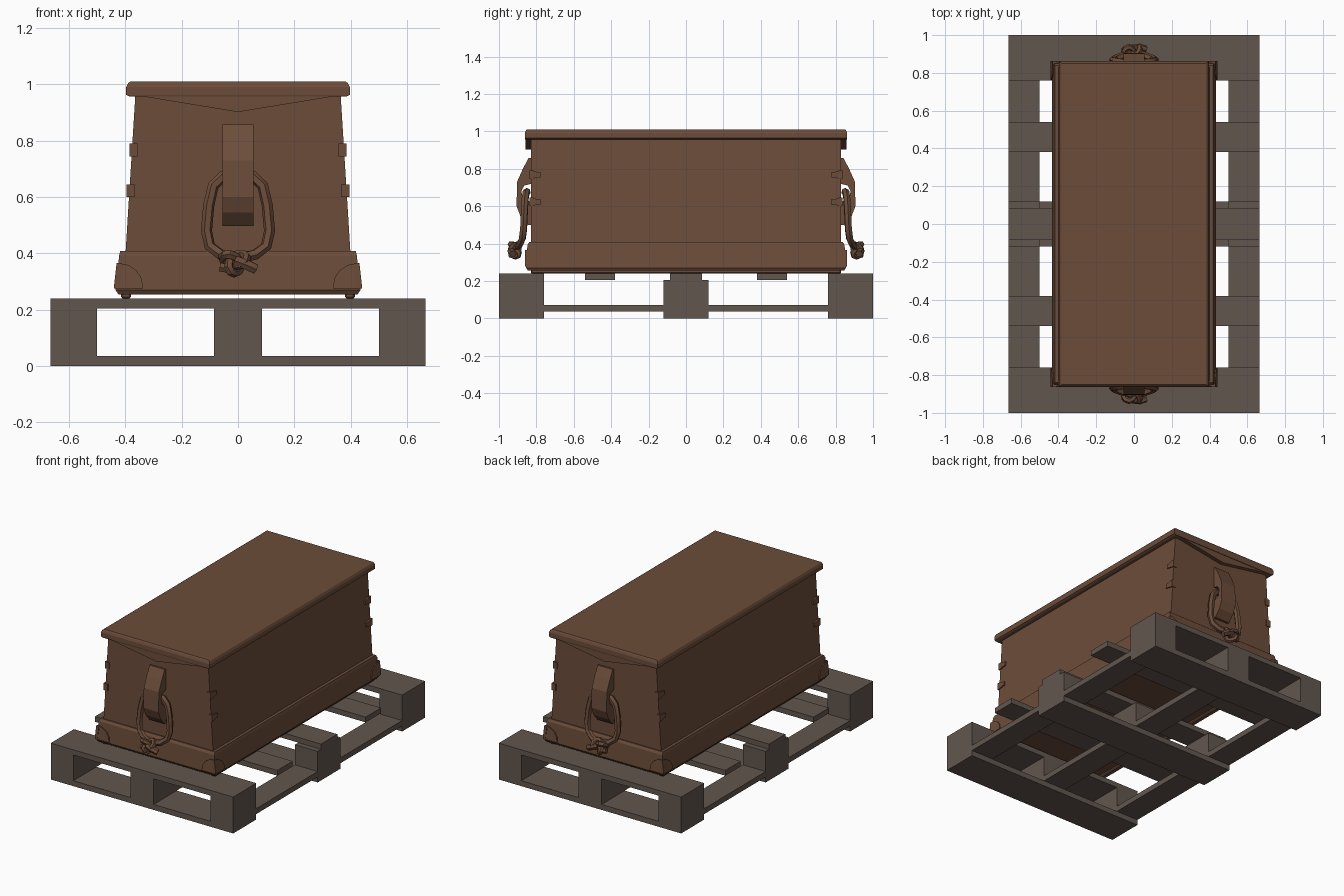
import bpy, bmesh, math

if "Cube" in bpy.data.objects:
    bpy.data.objects.remove(bpy.data.objects["Cube"])


def material(name, rgb):
    m = bpy.data.materials.new(name)
    m.diffuse_color = (*rgb, 1)
    m.use_nodes = True
    m.node_tree.nodes["Principled BSDF"].inputs["Base Color"].default_value = m.diffuse_color
    return m


CHEST = material("brown_wood", (0.150, 0.073, 0.042))
PALLET = material("grey_wood", (0.123, 0.094, 0.077))


def add_object(name, bm, mat):
    bmesh.ops.recalc_face_normals(bm, faces=bm.faces)
    me = bpy.data.meshes.new(name)
    bm.to_mesh(me)
    bm.free()
    me.materials.append(mat)
    ob = bpy.data.objects.new(name, me)
    bpy.context.collection.objects.link(ob)
    return ob


def mirror(ob, x=False, y=False):
    m = ob.modifiers.new("mirror", 'MIRROR')
    m.use_axis = (x, y, False)
    m.use_clip = False
    m.use_mirror_merge = False
    return ob


def bevel(ob, w, seg=1):
    m = ob.modifiers.new("bevel", 'BEVEL')
    m.width, m.segments = w, seg
    return ob


def box(name, x, y, z, mat):
    bm = bmesh.new()
    bmesh.ops.create_cube(bm, size=1)
    for v in bm.verts:
        v.co = [r[0] + (r[1] - r[0]) * (c + 0.5) for r, c in zip((x, y, z), v.co)]
    return add_object(name, bm, mat)


def stack(name, rings, mat):
    """Stacked rectangles (half x, half y, z), closed at both ends."""
    bm = bmesh.new()
    loops = [[bm.verts.new((sx * a, sy * b, z)) for sx, sy in ((-1, -1), (1, -1), (1, 1), (-1, 1))]
             for a, b, z in rings]
    for l0, l1 in zip(loops, loops[1:]):
        for i in range(4):
            j = (i + 1) % 4
            bm.faces.new((l0[i], l0[j], l1[j], l1[i]))
    bm.faces.new(loops[0])
    bm.faces.new(loops[-1])
    return add_object(name, bm, mat)


def prism(name, pts, vec, mat):
    """Polygon extruded along a vector."""
    bm = bmesh.new()
    f = bm.faces.new([bm.verts.new(p) for p in pts])
    ext = bmesh.ops.extrude_face_region(bm, geom=[f], use_keep_orig=True)
    bmesh.ops.translate(bm, vec=vec, verts=[g for g in ext["geom"] if isinstance(g, bmesh.types.BMVert)])
    return add_object(name, bm, mat)


def rope(name, pts, radius, mat, cyclic=False):
    cu = bpy.data.curves.new(name, 'CURVE')
    cu.dimensions = '3D'
    cu.bevel_depth, cu.bevel_resolution, cu.use_fill_caps = radius, 1, True
    sp = cu.splines.new('POLY')
    sp.points.add(len(pts) - 1)
    for p, co in zip(sp.points, pts):
        p.co = (*co, 1)
    sp.use_cyclic_u = cyclic
    cu.materials.append(mat)
    ob = bpy.data.objects.new(name, cu)
    bpy.context.collection.objects.link(ob)
    bpy.ops.object.select_all(action='DESELECT')
    ob.select_set(True)
    bpy.context.view_layer.objects.active = ob
    bpy.ops.object.convert(target='MESH')
    bpy.ops.object.shade_smooth_by_angle(angle=math.radians(40))
    return mirror(bpy.context.view_layer.objects.active, y=True)


# --- Pallet: bottom boards, stringers, blocks, top boards
W = 0.665
for n, y0, y1 in (("front", -1, -0.76), ("middle", -0.12, 0.12), ("back", 0.76, 1)):
    box(n + "_bottom_board", (-W, W), (y0, y1), (0, 0.036), PALLET)
    for s, x0, x1 in (("left", -W, -0.5), ("centre", -0.085, 0.085), ("right", 0.5, W)):
        box(f"{n}_{s}_block", (x0, x1), (y0, y1), (0.036, 0.205), PALLET)
for s, x0, x1 in (("left", -W, -0.5), ("centre", -0.085, 0.085), ("right", 0.5, W)):
    for y0, y1 in ((-0.76, -0.12), (0.12, 0.76)):
        box(s + "_stringer", (x0, x1), (y0, y1), (0.036, 0.072), PALLET)
for y0, y1 in ((-1, -0.76), (-0.54, -0.38), (-0.085, 0.085), (0.38, 0.54), (0.76, 1)):
    box("top_board", (-W, W), (y0, y1), (0.205, 0.24), PALLET)

# --- Chest: runners, skirt, tapered body, lid
mirror(bevel(box("runner", (0.38, 0.415), (-0.83, 0.83), (0.24, 0.27), CHEST), 0.006), x=True)
stack("skirt", [(0.425, 0.845, 0.255), (0.435, 0.855, 0.27), (0.422, 0.848, 0.392),
                (0.418, 0.838, 0.408), (0.40, 0.825, 0.408)], CHEST)
stack("body", [(0.40, 0.83, 0.39), (0.364, 0.83, 0.97)], CHEST)
stack("lid", [(0.385, 0.86, 0.957), (0.397, 0.862, 0.963), (0.397, 0.862, 0.99),
              (0.39, 0.856, 1.005), (0.382, 0.85, 1.01)], CHEST)
mirror(prism("lid_end_board", [(-0.385, -0.857, 0.965), (0, -0.857, 0.902), (0.385, -0.857, 0.965)],
             (0, 0.035, 0), CHEST), y=True)

# --- Corner joints wrapping the vertical edges of the body
for z0, z1 in ((0.745, 0.79), (0.60, 0.645)):
    e = 0.40 - 0.062 * (z0 - 0.39)
    side = [(e + 0.008, -0.836, z0), (e + 0.008, -0.836, z1),
            (e + 0.008, -0.775, z1 - 0.01), (e + 0.008, -0.775, z0 + 0.01)]
    mirror(prism("side_joint", side, (-0.03, 0, 0), CHEST), True, True)
    front = [(e + 0.008, -0.836, z0), (e + 0.008, -0.836, z1),
             (e - 0.022, -0.836, z1 - 0.005), (e - 0.022, -0.836, z0 + 0.005)]
    mirror(prism("end_joint", front, (0, 0.02, 0), CHEST), True, True)

# --- Curved corner guards on the skirt
arc = [(0.1 * math.cos(a), 0.09 * math.sin(a)) for a in (i * math.pi / 8 for i in range(5))]
guard = [(0, 0)] + arc
mirror(prism("end_corner_guard", [(0.438 - u - 0.12 * v, -0.862 + 0.05 * v, 0.276 + v) for u, v in guard],
             (0, 0.02, 0), CHEST), True, True)
mirror(prism("side_corner_guard", [(0.441 - 0.11 * v, -0.862 + u, 0.276 + v) for u, v in guard],
             (-0.02, 0, 0), CHEST), True, True)

# --- Handle cleat: curved block hollowed behind for the rope
profile = [(-0.825, 0.857), (-0.842, 0.857), (-0.872, 0.80), (-0.903, 0.73), (-0.906, 0.60),
           (-0.885, 0.545), (-0.845, 0.50), (-0.825, 0.50), (-0.825, 0.62),
           (-0.872, 0.64), (-0.880, 0.68), (-0.865, 0.71), (-0.825, 0.72)]
mirror(prism("handle_cleat", [(-0.055, y, z) for y, z in profile], (0.11, 0, 0), CHEST), y=True)

# --- Rope loop, knot and loose ends
half = [(0.015, -0.905, 0.385), (0.06, -0.89, 0.395), (0.1, -0.875, 0.425), (0.112, -0.868, 0.48),
        (0.104, -0.864, 0.57), (0.088, -0.86, 0.64), (0.055, -0.855, 0.672), (0.02, -0.85, 0.678)]
rope("rope_loop", [(-x, y, z) for x, y, z in half] + half[::-1], 0.02, CHEST)
s = 0.0155
knot = [(-0.012 + s * (math.sin(t) + 2 * math.sin(2 * t)), -0.915 - 0.022 * math.sin(3 * t),
         0.37 + s * 0.85 * (math.cos(t) - 2 * math.cos(2 * t)))
        for t in (i * math.tau / 20 for i in range(20))]
rope("rope_knot", knot, 0.017, CHEST, True)
rope("rope_end_right", [(-0.01, -0.93, 0.375), (0.03, -0.935, 0.36), (0.062, -0.925, 0.345)], 0.02, CHEST)
rope("rope_end_left", [(0.0, -0.92, 0.37), (-0.03, -0.92, 0.345), (-0.062, -0.915, 0.352)], 0.018, CHEST)
